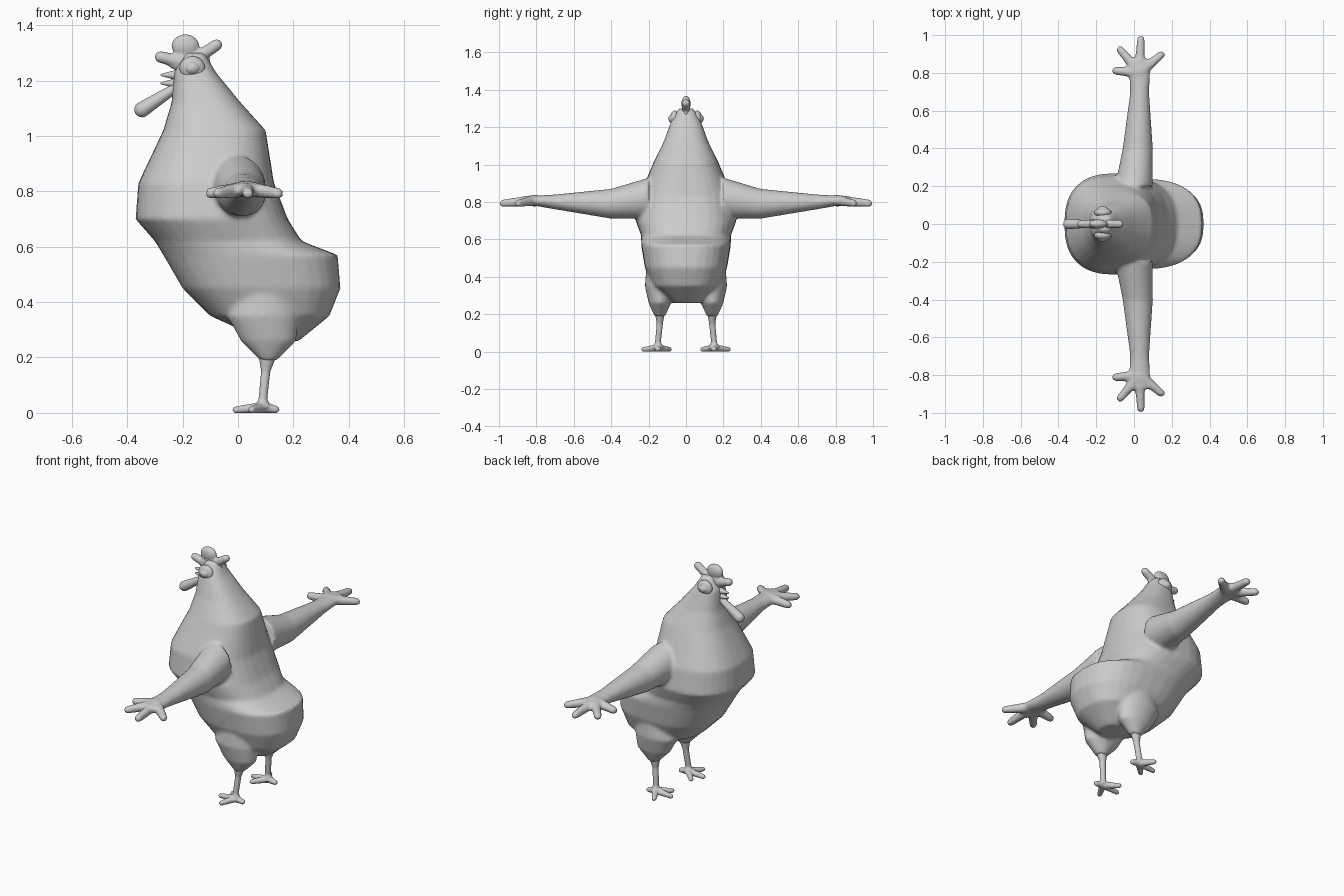
import bpy, bmesh, math
from mathutils import Vector

if "Cube" in bpy.data.objects:
    bpy.data.objects.remove(bpy.data.objects["Cube"], do_unlink=True)

UP = Vector((0, 0, 1))
SIDE = Vector((0, 1, 0))

grey = bpy.data.materials.new("plain grey")
grey.use_nodes = True
grey.diffuse_color = (0.6, 0.6, 0.6, 1)
shader = grey.node_tree.nodes["Principled BSDF"]
shader.inputs["Base Color"].default_value = grey.diffuse_color


def signed_power(value, exponent):
    return math.copysign(abs(value) ** exponent, value)


def tube(bm, rings, along, squareness=2, segments=24):
    """Closed loft through rings given as (centre, half width, half height)."""
    reference = UP if abs(along.z) < 0.9 else SIDE
    across = reference.cross(along).normalized()
    upward = along.cross(across)
    exponent = 2 / squareness
    loops = []
    for centre, width, height in rings:
        loop = []
        for step in range(segments):
            angle = math.tau * step / segments
            offset = across * width * signed_power(math.cos(angle), exponent)
            offset += upward * height * signed_power(math.sin(angle), exponent)
            loop.append(bm.verts.new(Vector(centre) + offset))
        loops.append(loop)
    for lower, upper in zip(loops, loops[1:]):
        for step in range(segments):
            after = (step + 1) % segments
            bm.faces.new((lower[step], lower[after], upper[after], upper[step]))
    bm.faces.new(reversed(loops[0]))
    bm.faces.new(loops[-1])


def digit(bm, start, end, root, tip, steps=12):
    """Round-ended finger whose radius runs from root to tip."""
    start, end = Vector(start), Vector(end)
    axis = end - start
    rings = []
    for step in range(steps + 1):
        t = math.sin(math.pi / 2 * step / steps)
        to_end = (1 - t) * axis.length
        radius = root + (tip - root) * t
        if to_end < tip:
            radius *= max(0.1, math.sqrt(1 - (1 - to_end / tip) ** 2))
        rings.append((start + axis * t, radius, radius))
    tube(bm, rings, axis.normalized())


def blob(bm, centre, size):
    """Ellipsoid with the given half sizes."""
    verts = bmesh.ops.create_uvsphere(bm, u_segments=24, v_segments=16, radius=1)["verts"]
    bmesh.ops.scale(bm, vec=size, verts=verts)
    bmesh.ops.translate(bm, vec=centre, verts=verts)


def fan(degrees, length):
    """Horizontal offset of a toe or finger tip, measured from the back."""
    angle = math.radians(degrees)
    return Vector((math.cos(angle), math.sin(angle), 0)) * length


def mirror(bm):
    """Repeat everything built so far on the other side."""
    copy = bmesh.ops.duplicate(bm, geom=bm.verts[:] + bm.edges[:] + bm.faces[:])["geom"]
    verts = [item for item in copy if isinstance(item, bmesh.types.BMVert)]
    bmesh.ops.scale(bm, vec=(1, -1, 1), verts=verts)


def finish(name, bm, voxel=0, rounds=4):
    """Make the object; a voxel size fuses its volumes into one soft skin."""
    bmesh.ops.recalc_face_normals(bm, faces=bm.faces)
    mesh = bpy.data.meshes.new(name)
    bm.to_mesh(mesh)
    bm.free()
    mesh.materials.append(grey)
    mesh.shade_smooth()
    part = bpy.data.objects.new(name, mesh)
    bpy.context.collection.objects.link(part)
    if voxel:
        fuse = part.modifiers.new("Fuse", 'REMESH')
        fuse.mode = 'VOXEL'
        fuse.voxel_size = voxel
        fuse.use_smooth_shade = True
        soften = part.modifiers.new("Soften", 'SMOOTH')
        soften.iterations = rounds


# Thigh
bm = bmesh.new()
thigh = [((0.11, 0.14, 0.19), 0.03, 0.03), ((0.11, 0.14, 0.26), 0.1, 0.06),
         ((0.09, 0.14, 0.35), 0.13, 0.08), ((0.1, 0.1, 0.6), 0.1, 0.1)]
tube(bm, thigh, UP)

# Arm and fingers
arm = [((0, 0.2, 0.82), 0.1, 0.11), ((0.02, 0.4, 0.79), 0.08, 0.08),
       ((0.03, 0.7, 0.8), 0.05, 0.04), ((0.03, 0.87, 0.81), 0.06, 0.02)]
tube(bm, arm, SIDE)
palm = Vector((0.03, 0.8, 0.81))
for degrees, length in ((40, 0.17), (88, 0.2), (130, 0.18), (175, 0.15)):
    digit(bm, palm, palm + fan(degrees, length) - UP * 0.02, 0.03, 0.02)
mirror(bm)

# Torso, neck and rump: height, front, back, half width
torso = []
for height, front, back, width in (
        (0.26, 0.1, 0.22, 0.07), (0.35, -0.1, 0.33, 0.18), (0.45, -0.2, 0.37, 0.22),
        (0.57, -0.27, 0.36, 0.24), (0.62, -0.3, 0.23, 0.24), (0.7, -0.37, 0.18, 0.27),
        (0.83, -0.36, 0.13, 0.25), (1.02, -0.27, 0.1, 0.17), (1.12, -0.24, 0.01, 0.12),
        (1.23, -0.23, -0.08, 0.08), (1.3, -0.19, -0.12, 0.04)):
    centre = ((front + back) / 2, 0, height)
    torso.append((centre, (back - front) / 2, width))
tube(bm, torso, UP, squareness=2.5, segments=32)
finish("body", bm, voxel=0.01, rounds=6)

# Shanks and toes
bm = bmesh.new()
ankle = Vector((0.09, 0.15, 0.02))
shank = [(ankle, 0.03, 0.03), ((0.09, 0.15, 0.05), 0.016, 0.016),
         ((0.1, 0.14, 0.15), 0.017, 0.017), ((0.11, 0.14, 0.23), 0.04, 0.03)]
tube(bm, shank, UP)
for degrees, length in ((0, 0.06), (118, 0.1), (180, 0.11), (225, 0.1)):
    digit(bm, ankle, ankle + fan(degrees, length) - UP * 0.01, 0.02, 0.012)
mirror(bm)
finish("feet", bm, voxel=0.005)

# Comb
bm = bmesh.new()
blob(bm, (-0.18, 0, 1.27), (0.08, 0.025, 0.04))
blob(bm, (-0.19, 0, 1.325), (0.05, 0.025, 0.042))
for tip in ((-0.3, 0, 1.29), (-0.06, 0, 1.34)):
    digit(bm, (-0.18, 0, 1.26), tip, 0.025, 0.02)
finish("comb", bm, voxel=0.005)

# Wattle
bm = bmesh.new()
digit(bm, (-0.2, 0, 1.19), (-0.37, 0, 1.08), 0.015, 0.03)
finish("wattle", bm)

# Beak halves
bm = bmesh.new()
for height in (1.22, 1.19):
    digit(bm, (-0.2, 0, height), (-0.28, 0, height), 0.025, 0.003)
finish("beak", bm)

# Eyes with lids
for name, size in (("eyes", (0.034, 0.035, 0.028)), ("eyelids", (0.046, 0.026, 0.043))):
    bm = bmesh.new()
    blob(bm, (-0.165, 0.06, 1.245), size)
    mirror(bm)
    finish(name, bm)
